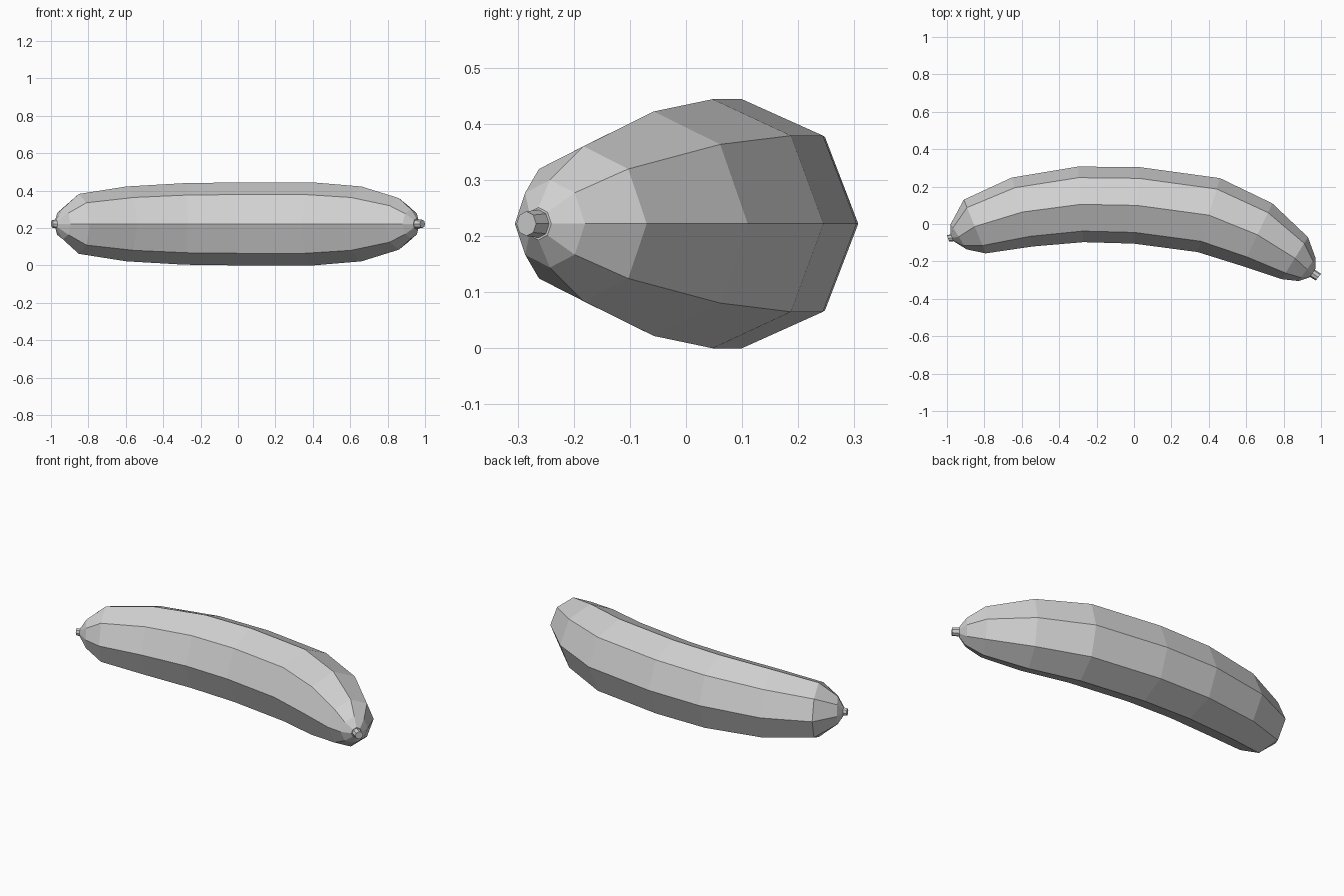
import bpy
import bmesh
import math
from mathutils import Vector

cube = bpy.data.objects.get("Cube")
if cube:
    bpy.data.objects.remove(cube, do_unlink=True)

SIDES = 8
MID_Z = 0.222

skin = bpy.data.materials.new("pale grey")
skin.use_nodes = True
colour = (0.64, 0.64, 0.64, 1)
skin.diffuse_color = colour
skin.node_tree.nodes["Principled BSDF"].inputs["Base Color"].default_value = colour


def tube(name, rings):
    """Loft octagonal rings, each given by its outer and inner point and its half height."""
    bm = bmesh.new()
    loops = []
    for outer, inner, height in rings:
        outer, inner = Vector(outer), Vector(inner)
        centre, reach = (outer + inner) / 2, (outer - inner) / 2
        loop = []
        for i in range(SIDES):
            a = math.tau * i / SIDES
            p = centre + reach * math.cos(a)
            loop.append(bm.verts.new((p.x, p.y, MID_Z + height * math.sin(a))))
        loops.append(loop)
    for near, far in zip(loops, loops[1:]):
        for i in range(SIDES):
            j = (i + 1) % SIDES
            bm.faces.new((near[i], near[j], far[j], far[i]))
    bm.faces.new(loops[0])
    bm.faces.new(loops[-1])
    bmesh.ops.recalc_face_normals(bm, faces=bm.faces)
    mesh = bpy.data.meshes.new(name)
    bm.to_mesh(mesh)
    bm.free()
    mesh.materials.append(skin)
    obj = bpy.data.objects.new(name, mesh)
    bpy.context.collection.objects.link(obj)
    return obj


# Curved fruit, from the blossom end to the stem end
tube("fruit_body", [
    ((-0.98, -0.055), (-0.965, -0.092), 0.024),
    ((-0.98, 0.0), (-0.894, -0.136), 0.082),
    ((-0.91, 0.13), (-0.793, -0.157), 0.16),
    ((-0.654, 0.248), (-0.54, -0.12), 0.2),
    ((-0.3, 0.307), (-0.27, -0.097), 0.218),
    ((0.03, 0.304), (0.0, -0.105), 0.222),
    ((0.46, 0.245), (0.34, -0.15), 0.222),
    ((0.74, 0.11), (0.58, -0.225), 0.2),
    ((0.93, -0.07), (0.79, -0.295), 0.138),
    ((0.97, -0.18), (0.88, -0.305), 0.078),
    ((0.97, -0.24), (0.937, -0.286), 0.029),
])

# Blossom tip
tube("blossom_tip", [
    ((-0.98, -0.055), (-0.965, -0.092), 0.024),
    ((-1.0, -0.06), (-0.988, -0.094), 0.02),
])

# Short stem
tube("stem", [
    ((0.967, -0.244), (0.94, -0.282), 0.025),
    ((1.0, -0.267), (0.972, -0.302), 0.022),
])
